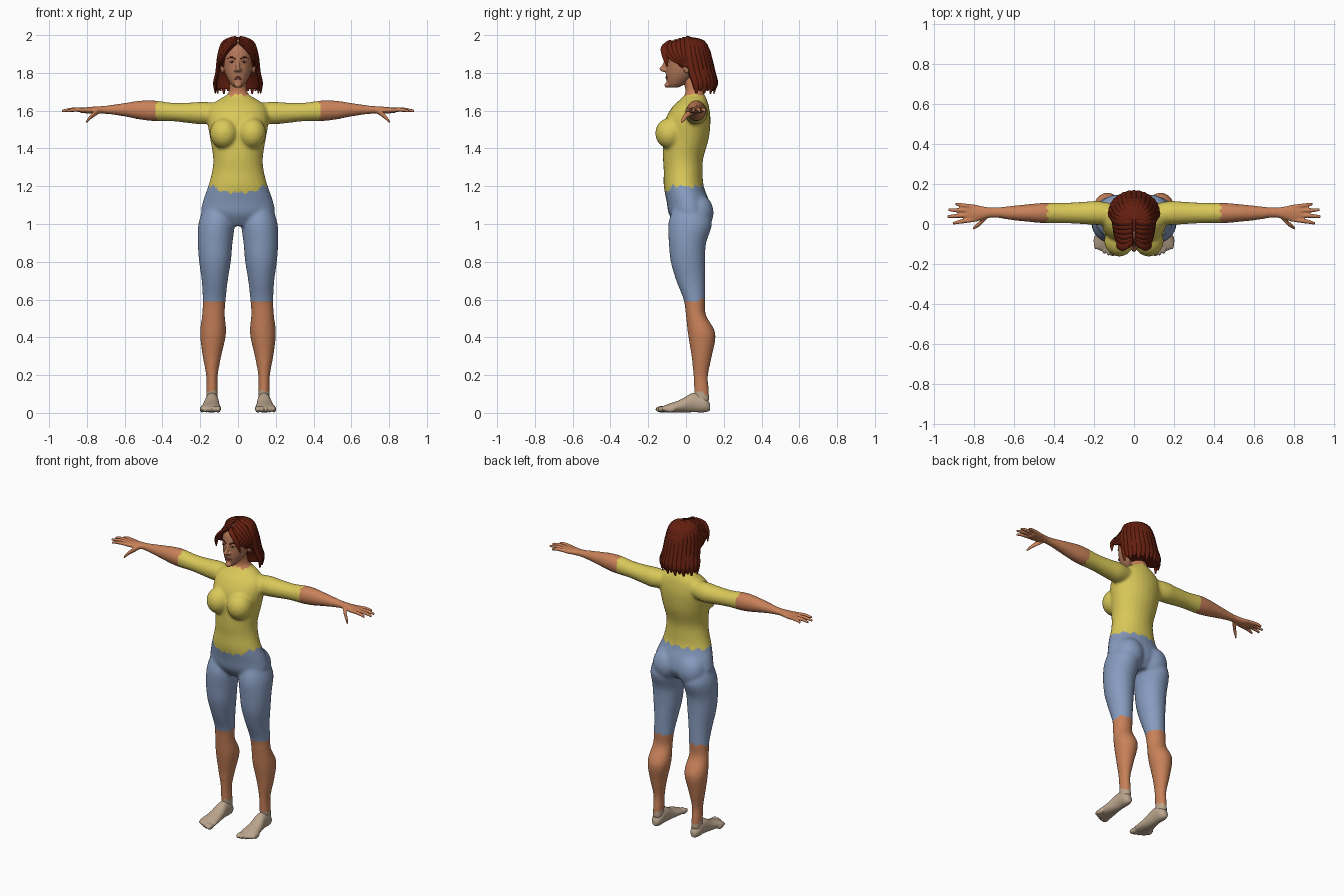
import bpy, bmesh, math
from mathutils import Vector, Matrix
from mathutils.bvhtree import BVHTree

if "Cube" in bpy.data.objects:
    bpy.data.objects.remove(bpy.data.objects["Cube"])

X, Y, Z = Vector((1, 0, 0)), Vector((0, 1, 0)), Vector((0, 0, 1))
SIDES = (1, -1)


def material(name, *rgb):
    m = bpy.data.materials.new(name)
    m.use_nodes = True
    m.diffuse_color = (*rgb, 1)
    m.node_tree.nodes["Principled BSDF"].inputs["Base Color"].default_value = (*rgb, 1)
    return m


SKIN = material("skin", .58, .22, .10)
FACE = material("face_skin", .46, .19, .10)
SHIRT = material("yellow_shirt", .70, .58, .10)
PANTS = material("blue_pants", .24, .33, .52)
FOOT = material("pale_feet", .50, .38, .27)
HAIR = material("auburn_hair", .13, .014, .005)
LIPS = material("lips", .34, .10, .07)
EYE = material("eye_white", .55, .48, .40)
DARK = material("dark_iris", .03, .012, .008)


def smooth_rows(rows, steps=4):
    """Catmull-Rom through rows of (x, y, z, radius u, radius v)."""
    out = []
    for i in range(len(rows) - 1):
        a, b, c, d = (rows[max(i - 1, 0)], rows[i], rows[i + 1], rows[min(i + 2, len(rows) - 1)])
        for k in range(steps):
            t = k / steps
            out.append([q + .5 * t * (r - p + t * (2 * p - 5 * q + 4 * r - s + t * (3 * (q - r) + s - p)))
                        for p, q, r, s in zip(a, b, c, d)])
    return out + [list(rows[-1])]


def sweep(bm, rows, u, v=None, side=1, sides=24):
    """Closed loft of ellipses; v follows the path when it is not given."""
    rows = smooth_rows(rows)
    pts = [Vector(r[:3]) for r in rows]
    rings = []
    for i, r in enumerate(rows):
        w = v or (pts[min(i + 1, len(pts) - 1)] - pts[max(i - 1, 0)]).cross(u).normalized()
        ring = []
        for k in range(sides):
            a = math.tau * k / sides
            p = pts[i] + u * (r[3] * math.cos(a)) + w * (r[4] * math.sin(a))
            ring.append(bm.verts.new((p.x * side, p.y, p.z)))
        rings.append(ring)
    for a, b in zip(rings, rings[1:]):
        for k in range(sides):
            n = (k + 1) % sides
            bm.faces.new((a[k], a[n], b[n], b[k]))
    bm.faces.new(rings[0])
    bm.faces.new(rings[-1])


def blob(bm, centre, size, side=1):
    c = Vector((centre[0] * side, *centre[1:]))
    bmesh.ops.create_uvsphere(bm, u_segments=24, v_segments=14, radius=1,
                              matrix=Matrix.LocRotScale(c, None, Vector(size)))


def finish(bm, name, mats, voxel=0, smooth=0, rule=None):
    bmesh.ops.recalc_face_normals(bm, faces=bm.faces)
    mesh = bpy.data.meshes.new(name)
    bm.to_mesh(mesh)
    bm.free()
    ob = bpy.data.objects.new(name, mesh)
    bpy.context.collection.objects.link(ob)
    if voxel:
        m = ob.modifiers.new("fuse", "REMESH")
        m.mode, m.voxel_size = "VOXEL", voxel
        m = ob.modifiers.new("soften", "SMOOTH")
        m.factor, m.iterations = .5, smooth
        deps = bpy.context.evaluated_depsgraph_get()
        ob.data = bpy.data.meshes.new_from_object(ob.evaluated_get(deps))
        ob.modifiers.clear()
    ob.data.materials.clear()
    for m in mats:
        ob.data.materials.append(m)
    for p in ob.data.polygons:
        p.material_index = rule(p.center) if rule else 0
    ob.data.shade_smooth()
    ob.data.set_sharp_from_angle(angle=math.radians(50))
    return ob


# Body: torso and neck, bust, seat, legs and arms fused into one skin
body = bmesh.new()
torso = [(1.79, .015, .045, .045), (1.72, .04, .046, .045), (1.685, .045, .058, .052), (1.66, .04, .10, .07),
         (1.62, .025, .15, .097), (1.55, .01, .163, .12), (1.45, 0, .147, .12), (1.35, -.015, .132, .107),
         (1.28, -.015, .137, .103), (1.2, -.012, .158, .106), (1.12, .01, .186, .113),
         (1.05, .02, .19, .11), (.99, .02, .1, .07)]
sweep(body, [(0, y, z, rx, ry) for z, y, rx, ry in torso], X, Y)
leg = [(1.08, .11, .02, .075, .09), (1, .114, .022, .096, .116), (.9, .121, .008, .092, .099),
       (.8, .122, .01, .084, .091), (.7, .123, .025, .069, .077), (.6, .126, .045, .061, .058),
       (.52, .13, .052, .06, .053), (.42, .132, .083, .069, .073), (.3, .138, .083, .049, .054),
       (.2, .138, .078, .031, .039), (.12, .138, .082, .03, .039), (.06, .138, .085, .03, .04)]
arm = [(.1, .05, 1.59, .05, .05), (.18, .055, 1.587, .06, .06), (.25, .055, 1.588, .056, .055),
       (.35, .055, 1.593, .051, .049), (.45, .055, 1.6, .051, .055), (.52, .055, 1.603, .045, .05),
       (.6, .055, 1.605, .037, .036), (.69, .057, 1.605, .026, .023), (.74, .057, 1.604, .027, .02)]
for s in SIDES:
    sweep(body, [(x, y, z, rx, ry) for z, x, y, rx, ry in leg], X, Y, s)
    sweep(body, arm, Y, Z, s)
    blob(body, (.074, -.085, 1.48), (.075, .078, .082), s)
    blob(body, (.088, .062, 1.06), (.09, .084, .1), s)


def clothing(c):
    """Skin, shirt, pants or feet, with ragged cloth edges."""
    ax = abs(c.x)
    jag = .007 * math.sin(ax * 120) + .005 * math.sin(c.y * 170)
    hem = 1.165 + .04 * min(1, (ax / .13) ** 4) if c.y < 0 else 1.2
    if ax > .425 + jag or c.z > 1.685 + jag:
        return 0
    if c.z > hem + jag:
        return 1
    if c.z > .59 + .25 * max(c.y - .04, 0) + .4 * jag:
        return 2
    return 3 if c.z < .105 - .3 * (c.y - .08) + jag else 0


finish(body, "body", [SKIN, SHIRT, PANTS, FOOT], .009, 6, clothing)

# Hands: palm, four spread fingers and a lowered thumb
fingers = [(.815, .023, .905, .003), (.825, .045, .933, .037), (.825, .066, .928, .071), (.81, .084, .892, .101)]
palm = [(.7, .057, 1.605, .022, .019), (.745, .056, 1.604, .03, .019), (.79, .053, 1.602, .041, .017),
        (.835, .054, 1.602, .041, .013)]
thumb = [(.735, .042, 1.6, .016, .016), (.765, .008, 1.58, .014, .016),
         (.79, -.012, 1.557, .011, .012), (.805, -.024, 1.537, .007, .008)]
hands = bmesh.new()
for s in SIDES:
    sweep(hands, palm, Y, Z, s)
    sweep(hands, thumb, Y, Z, s, 12)
    for x0, y0, x1, y1 in fingers:
        sweep(hands, [(x0 - .03, y0, 1.602, .011, .011), ((x0 + x1) / 2, (y0 + y1) / 2, 1.605, .011, .011),
                      (x1, y1, 1.598, .007, .007)], Y, Z, s, 12)
finish(hands, "hands", [SKIN], .0045, 3)

# Feet: sole and instep with five toes
foot = [(.128, .138, .03, .015, .018), (.1, .138, .045, .032, .042), (.04, .138, .055, .036, .052),
        (-.03, .142, .036, .046, .034), (-.1, .145, .024, .056, .021), (-.125, .145, .02, .05, .014)]
feet = bmesh.new()
for s in SIDES:
    sweep(feet, [(x, y, z, rx, rz) for y, x, z, rx, rz in foot], X, Z, s)
    for k in range(5):
        blob(feet, (.106 + .021 * k, -.132 + .003 * k * k, .019), (.016 if k < 1 else .012, .03, .017), s)
finish(feet, "feet", [FOOT], .005, 3)

# Head: skull and jaw, nose, lips and ears
head = bmesh.new()
skull = [(1.722, -.065, .018, .022), (1.74, -.052, .037, .047), (1.77, -.035, .056, .069), (1.8, -.02, .069, .088),
         (1.84, -.01, .077, .098), (1.89, 0, .081, .109), (1.94, .005, .072, .098), (1.975, .01, .04, .05)]
sweep(head, [(0, y, z, rx, ry) for z, y, rx, ry in skull], X, Y)
sweep(head, [(0, -.1, 1.875, .008, .012), (0, -.113, 1.845, .009, .011), (0, -.127, 1.82, .013, .014),
             (0, -.113, 1.806, .014, .012)], X, Y)
blob(head, (0, -.1, 1.735), (.02, .014, .014))
for s in SIDES:
    blob(head, (.013, -.11, 1.815), (.009, .012, .008), s)
    blob(head, (.083, .004, 1.825), (.009, .018, .03), s)
head_ob = finish(head, "head", [FACE], .0045, 4)
tree = BVHTree.FromPolygons([v.co for v in head_ob.data.vertices], [p.vertices[:] for p in head_ob.data.polygons])


def on_face(x, z):
    return tree.ray_cast(Vector((x, -1, z)), Y)[0]


# Eyes, brows and lips hug the face
whites, irises, brows, lips = (bmesh.new() for _ in range(4))
for s in SIDES:
    p = on_face(.032, 1.857)
    blob(whites, (p.x, p.y + .001, p.z), (.013, .004, .0045), s)
    blob(irises, (p.x, p.y - .001, p.z), (.005, .004, .0045), s)
    brow = [(.012, 1.873, .004), (.034, 1.883, .004), (.056, 1.876, .002)]
    lid = [(.018, 1.858, .001), (.032, 1.864, .002), (.047, 1.859, .001)]
    for line in (brow, lid):
        sweep(brows, [(*on_face(x, z), r, r) for x, z, r in line], Z, Y, s, 8)
for z, r in ((1.777, .004), (1.769, .005)):
    sweep(lips, [(*on_face(x, z), r - abs(x) * .13, .004) for x in (-.022, -.01, 0, .01, .022)], Z, Y, 1, 10)
finish(whites, "eyes", [EYE])
finish(irises, "irises", [DARK])
finish(brows, "eyebrows", [HAIR])
finish(lips, "mouth", [LIPS])

# Hair: cap and back mass under overlapping locks from a centre parting
hair = bmesh.new()
blob(hair, (0, .02, 1.88), (.096, .116, .11))
sweep(hair, [(0, .03, 1.9, .09, .1), (0, .06, 1.83, .105, .085), (0, .083, 1.77, .115, .066),
             (0, .09, 1.715, .112, .055)], X, Y)
COUNT = 15
for k in range(COUNT):
    a = math.pi * k / (COUNT - 1)
    c, s = math.cos(a), math.sin(a)
    tip = 1.69 + .014 * (k % 2)
    path = [(.02, 0, .02, 1.985, .01), (.075, .012, .08, 1.962, .018), (.099, .018, .106, 1.89, .02),
            (.11, .035, .112, 1.8, .019), (.122, .052, .108, 1.745, .018), (.119, .055, .094, tip, .006)]
    sweep(hair, [(rx * c, y + ry * s, z, w, w * .55) for rx, y, ry, z, w in path],
          Vector((-s, c, 0)), None, 1, 8)
front = [(.006, -.095, 1.96), (.045, -.108, 1.932), (.08, -.085, 1.885), (.097, -.035, 1.85), (.105, .02, 1.825)]
back = [(.008, .01, 1.99), (.058, .01, 1.968), (.093, .01, 1.91), (.104, .018, 1.86), (.11, .04, 1.8)]
fringe = [(.006, -.085, 1.968), (.046, -.113, 1.938), (.076, -.11, 1.89), (.086, -.1, 1.835)]
widths = [.012, .019, .018, .014, .004]
for s in SIDES:
    for k in range(6):
        path = [Vector(p).lerp(Vector(q), k / 5) for p, q in zip(front, back)]
        sweep(hair, [(*p, w, w * .6) for p, w in zip(path, widths)], Y, None, s, 8)
    sweep(hair, [(*p, w, w * .6) for p, w in zip(fringe, widths[:3] + widths[-1:])], Y, None, s, 8)
finish(hair, "hair", [HAIR])
